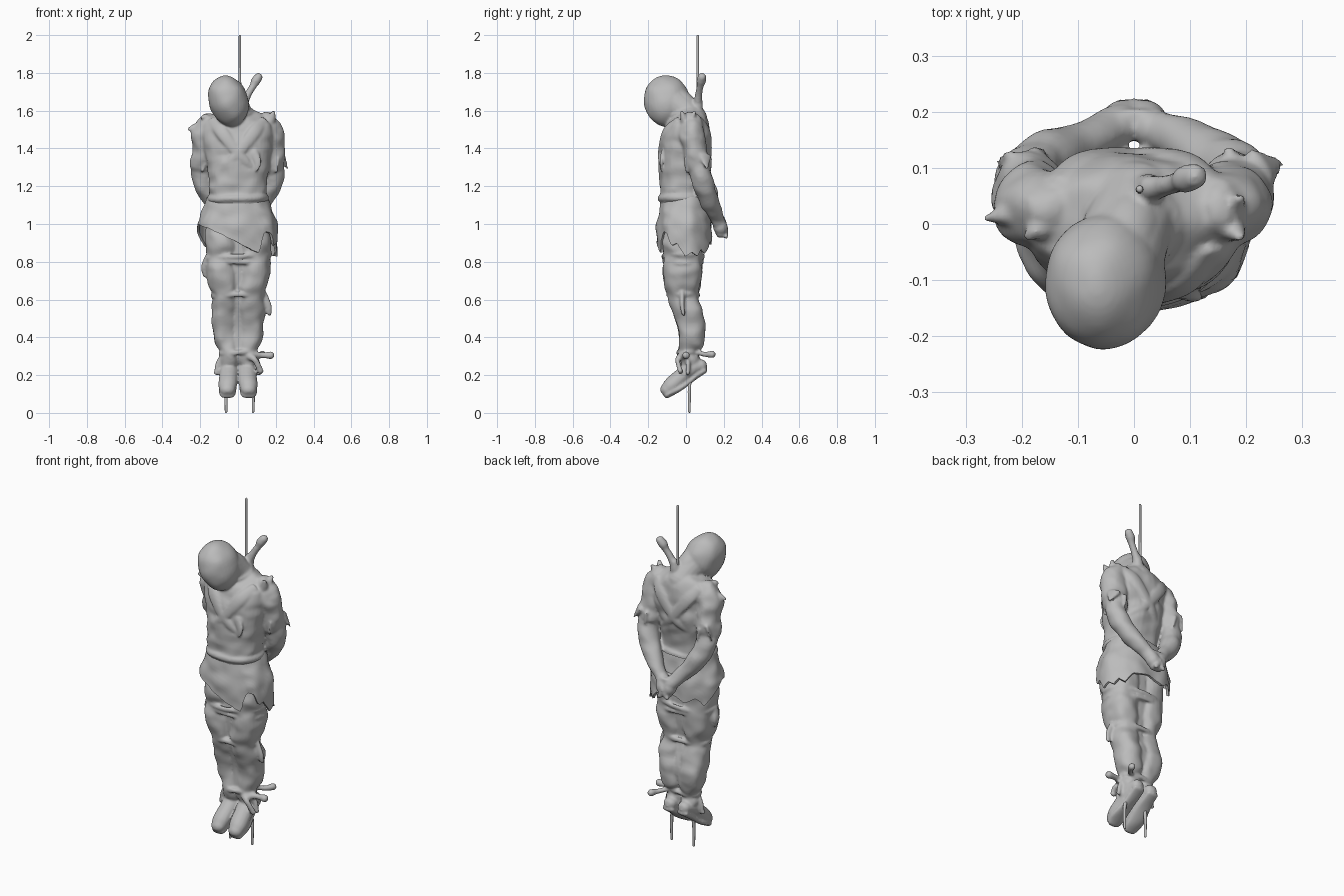
import bpy, bmesh, math
from mathutils import Vector, noise

if "Cube" in bpy.data.objects:
    bpy.data.objects.remove(bpy.data.objects["Cube"])

grey = bpy.data.materials.new("cloth grey")
grey.diffuse_color = (0.5, 0.5, 0.5, 1)
grey.use_nodes = True
grey.node_tree.nodes["Principled BSDF"].inputs["Base Color"].default_value = grey.diffuse_color


def spline(keys, n):
    """Catmull-Rom resampling of equal-length tuples, n steps per span."""
    k = [tuple(2 * a - b for a, b in zip(keys[0], keys[1]))] + list(keys)
    k.append(tuple(2 * a - b for a, b in zip(keys[-1], keys[-2])))
    out = []
    for i in range(1, len(k) - 2):
        for s in range(n):
            t = s / n
            out.append(tuple(0.5 * (2 * b + (c - a) * t + (2 * a - 5 * b + 4 * c - d) * t * t
                                    + (3 * b - a - 3 * c + d) * t ** 3)
                             for a, b, c, d in zip(*k[i - 1:i + 3])))
    return out + [tuple(keys[-1])]


def smooth(ob):
    bpy.ops.object.select_all(action='DESELECT')
    ob.select_set(True)
    bpy.context.view_layer.objects.active = ob
    bpy.ops.object.shade_smooth_by_angle(angle=math.radians(50))


def skin(name, rings, wrinkle=0.0, caps=True):
    """Closed surface through rings of points."""
    bm = bmesh.new()
    rows = []
    for ring in rings:
        row = []
        for p in ring:
            p = Vector(p)
            if wrinkle:
                p += noise.noise_vector(Vector((p.x * 13, p.y * 13, p.z * 17))) * wrinkle
            row.append(bm.verts.new(p))
        rows.append(row)
    n = len(rows[0])
    for a, b in zip(rows, rows[1:]):
        for i in range(n):
            bm.faces.new((a[i], a[(i + 1) % n], b[(i + 1) % n], b[i]))
    if caps:
        bm.faces.new(rows[0][::-1])
        bm.faces.new(rows[-1])
    bmesh.ops.remove_doubles(bm, verts=bm.verts, dist=1e-6)
    bmesh.ops.recalc_face_normals(bm, faces=bm.faces)
    me = bpy.data.meshes.new(name)
    bm.to_mesh(me)
    bm.free()
    me.materials.append(grey)
    ob = bpy.data.objects.new(name, me)
    bpy.context.collection.objects.link(ob)
    smooth(ob)


def blend(name, passes):
    """Fuse all loose parts made since the last blend into one soft surface."""
    parts = [o for o in bpy.data.objects if not o.get("done")]
    bpy.ops.object.select_all(action='DESELECT')
    for o in parts:
        o.select_set(True)
    bpy.context.view_layer.objects.active = parts[0]
    bpy.ops.object.join()
    ob = parts[0]
    ob.name, ob["done"] = name, 1
    fuse = ob.modifiers.new("fuse", 'REMESH')
    fuse.mode, fuse.voxel_size = 'VOXEL', 0.007
    soft = ob.modifiers.new("soften", 'SMOOTH')
    soft.factor, soft.iterations = 0.5, passes
    for mod in ("fuse", "soften"):
        bpy.ops.object.modifier_apply(modifier=mod)
    smooth(ob)


def oval(cx, cy, rx, ry, a, e=0.88):
    c, s = math.cos(a), math.sin(a)
    return (cx + rx * math.copysign(abs(c) ** e, c), cy + ry * math.copysign(abs(s) ** e, s))


def loft(name, keys, wrinkle=0.0, sides=40, steps=6):
    """keys: (z, centre x, centre y, radius x, radius y)"""
    skin(name, [[(*oval(*k[1:], 2 * math.pi * i / sides), k[0]) for i in range(sides)]
                for k in spline(keys, steps)], wrinkle)


def tube(name, keys, flat=1.0, sides=14, wrinkle=0.0, ref=(0, 1, 0)):
    """keys: (x, y, z, radius); flat squashes the section towards ref."""
    ks = spline(keys, 6)
    pts = [Vector(k[:3]) for k in ks]
    rad = [max(k[3], 0.0015) for k in ks]
    d0, d1 = (pts[0] - pts[1]).normalized(), (pts[-1] - pts[-2]).normalized()
    for f in (0.3, 0.65, 0.9):                   # rounded ends
        r = math.sqrt(1 - f * f)
        pts = [Vector(ks[0][:3]) + d0 * ks[0][3] * f * flat] + pts + [Vector(ks[-1][:3]) + d1 * ks[-1][3] * f * flat]
        rad = [ks[0][3] * r] + rad + [ks[-1][3] * r]
    rings = []
    for i, p in enumerate(pts):
        t = (pts[min(i + 1, len(pts) - 1)] - pts[max(i - 1, 0)]).normalized()
        u = t.cross(Vector(ref)).normalized()
        v = u.cross(t)
        rings.append([p + u * math.cos(a) * rad[i] + v * math.sin(a) * rad[i] * flat
                      for a in (2 * math.pi * j / sides for j in range(sides))])
    skin(name, rings, wrinkle)


def band(name, z, cx, cy, rx, ry, r, tilt=0.0, pitch=0.0):
    """Wrapped cord around the body."""
    rings = []
    for i in range(49):
        a = 2 * math.pi * (i % 48) / 48
        row = []
        for b in (2 * math.pi * j / 8 for j in range(8)):
            x, y = oval(cx, cy, rx + r * math.cos(b), ry + r * math.cos(b), a)
            row.append((x, y, z + 1.4 * r * math.sin(b) + tilt * (x - cx) + pitch * (y - cy)))
        rings.append(row)
    skin(name, rings, 0.004, caps=False)


# Torso
torso = [(1.06, 0, -.02, .155, .11), (1.14, 0, -.025, .15, .112), (1.24, 0, -.022, .158, .118),
         (1.35, 0, -.008, .172, .13), (1.44, 0, -.002, .188, .128), (1.51, 0, .006, .193, .116),
         (1.56, 0, .018, .165, .09), (1.6, 0, .02, .08, .06)]
loft("torso", torso, 0.012)
dense = spline(torso, 12)


def on_torso(x, z, side):
    k = min(dense, key=lambda q: abs(q[0] - z))
    return k[2] + side * k[4] * math.sqrt(max(0, 1 - (abs(x) / k[3]) ** 2.3))


# Crossed cloth folds on the chest and back
for side in (-1, 1):
    for m in (-1, 1):
        path = [(.14, 1.55, .024), (.09, 1.49, .034), (.03, 1.41, .028), (-.03, 1.34, .022), (-.1, 1.28, .01)]
        tube("fold", [(m * x, on_torso(x, z, side), z, r) for x, z, r in path], 0.42)
tube("chest_tatter", [(.08, -.122, 1.38, .024), (.105, -.13, 1.33, .02), (.1, -.135, 1.28, .006)], 0.45)
band("belt", 1.135, 0, -.025, .151, .113, .013, 0.02)

# Arms tied behind the back, short torn sleeves
for m in (-1, 1):
    tube("arm", [(m * .186, .03, 1.48, .06), (m * .192, .06, 1.34, .054), (m * .182, .09, 1.22, .056),
                 (m * .125, .125, 1.12, .05), (m * .065, .156, 1.05, .038), (m * .025, .178, 1.0, .034)],
         wrinkle=.008, sides=18)
    o = .172 if m > 0 else .178
    tube("sleeve", [(m * .145, .025, 1.53, .058), (m * o, .03, 1.48, .07), (m * (o + .003), .045, 1.4, .067),
                    (m * (o + .01), .06, 1.32, .066)], sides=24, wrinkle=.012)
    tube("hand", [(m * .03, .17, 1.02, .034), (m * .02, .183, .98, .039), (m * .012, .185, .955, .03)])
    for j in range(3):
        tube("finger", [(m * (.03 - .012 * j), .2, .995 - .02 * j, .014),
                        (m * (-.012 * j), .212, .975 - .02 * j, .013)])
    for x, y, z, tx, ty, tz, r in ((.225, .1, 1.36, .264, .11, 1.29, .04), (.2, .02, 1.34, .205, .0, 1.27, .035),
                                   (.18, .11, 1.34, .175, .13, 1.28, .035)):
        k = 1 if m > 0 else .92
        tube("sleeve_tatter", [(m * x * k, y, z, r), (m * tx * k, ty, tz, .007)], .4, ref=(1, .6, 0))
    for y, ty in ((.02, .045), (0, -.022)):
        tube("shoulder_tip", [(m * .155, y, 1.53, .045), (m * .175, (y + ty) / 2, 1.56, .026),
                              (m * .188, ty, 1.578 + .014 * m, .011)], .8)
tube("shoulder_tip", [(-.2, .02, 1.5, .05), (-.235, .015, 1.505, .025), (-.262, .01, 1.5, .009)], .7)
band("wrist_binding", 1.03, 0, .16, .06, .036, .009)

# Bowed hooded head, as a tilted egg
tube("neck", [(.005, .03, 1.55, .085), (-.012, -.01, 1.6, .08), (-.03, -.06, 1.64, .085)], sides=20)
rings = []
for i in range(1, 24):
    h, w = -math.cos(math.pi * i / 24), math.sin(math.pi * i / 24)
    row = []
    for j in range(32):
        a = 2 * math.pi * j / 32
        p = Vector((.104 * w * (1 + .04 * h) * math.cos(a), .121 * w * (1 + .05 * h) * math.sin(a), .138 * h))
        p.rotate(Vector((0, 0, 1)).rotation_difference(Vector((-.33, -.06, 1))))
        row.append(p + Vector((-.05, -.102, 1.651)))
    rings.append(row)
skin("hood", rings, 0.005)
tube("hood_back", [(-.03, -.05, 1.66, .07), (-.01, -.005, 1.63, .06), (.008, .035, 1.58, .05)], sides=20)
band("hood_tie", 1.58, -.008, -.003, .08, .075, .009, .2, .25)

# Knot with its loose end
tube("rope_knot", [(.02, .05, 1.57, .028), (.025, .06, 1.62, .03), (.03, .065, 1.66, .022)])
tube("knot_end", [(.03, .062, 1.64, .024), (.055, .068, 1.69, .019), (.08, .075, 1.73, .019),
                  (.092, .08, 1.755, .025), (.108, .085, 1.777, .023)])
blend("upper_body", 4)

# Trouser legs, feet and soles
tube("inner_cloth", [(0, -.012, .96, .088), (0, -.014, .75, .08), (0, -.012, .62, .062), (0, .005, .55, .058),
                     (0, .03, .45, .058), (0, .015, .33, .042)])
for m in (-1, 1):
    loft("leg", [(z, m * x, y, rx, ry) for z, x, y, rx, ry in (
        (1.0, .08, -.01, .085, .1), (.9, .086, -.02, .092, .108), (.83, .084, -.015, .084, .1),
        (.75, .085, -.018, .088, .104), (.68, .076, -.018, .08, .096), (.62, .066, -.015, .067, .08),
        (.56, .069, .0, .071, .08), (.46, .068, .028, .07, .075), (.38, .062, .03, .066, .066),
        (.32, .047, .014, .047, .054), (.28, .047, .02, .05, .054), (.22, .046, .03, .036, .04))], 0.01, 28)
    tube("foot", [(m * .046, .08, .25, .038), (m * .048, .03, .235, .049), (m * .051, -.03, .187, .05),
                  (m * .055, -.075, .147, .05), (m * .056, -.1, .123, .042)], 0.88, ref=(0, .55, .83))
    tube("sole", [(m * .046, .098, .224, .037), (m * .047, .03, .18, .041), (m * .055, -.05, .126, .05),
                  (m * .056, -.102, .093, .041)], 0.4, ref=(0, .55, .83))
    tube("ankle_tail", [(m * .07, .0, .31, .014), (m * .1, .01, .27, .016), (m * .115, .01, .21, .014)], 0.8)

# Leg bindings with knots and torn ends
for z, y, rx, ry, t in ((.83, -.015, .17, .104, .06), (.8, -.015, .167, .1, -.05),
                        (.625, -.015, .134, .08, .03), (.32, .014, .094, .054, .04)):
    band("binding", z, 0, y, rx, ry, .01, t)
tube("ankle_knot", [(.08, -.02, .3, .02), (.11, -.005, .305, .017), (.14, .0, .305, .016), (.173, .0, .305, .021)])
tube("ankle_knot_end", [(.07, .06, .32, .014), (.11, .1, .31, .014), (.13, .138, .31, .02)])
tube("ankle_lobe", [(.06, -.03, .3, .02), (.09, -.045, .28, .016), (.12, -.03, .22, .017)], .8)
tube("knee_tatter", [(.13, -.02, .63, .024), (.158, -.02, .57, .02), (.165, -.015, .53, .016), (.17, -.01, .515, .008)], .6)
tube("thigh_tatter", [(-.16, -.03, .82, .03), (-.18, -.02, .77, .026), (-.178, -.02, .725, .012)], .6, ref=(1, 0, 0))
blend("lower_body", 4)

# Ragged tunic skirt: hem height by direction (degrees from +x)
hem = [(0, .83), (12, .85), (24, .83), (36, .87), (48, .85), (62, .9), (75, .91), (90, .92), (110, .89),
       (125, .92), (145, .88), (160, .93), (185, 1.0), (205, .99), (230, .98), (262, .92), (288, .86),
       (301, .85), (310, .96), (322, .95), (338, .89), (348, .9), (360, .83)]
rings = []
for f in [i / 12 for i in range(13)] + [1.0, .6, 0]:
    inner = len(rings) > 12
    row = []
    for a in range(0, 360, 3):
        (a0, z0), (a1, z1) = next((p, q) for p, q in zip(hem, hem[1:]) if p[0] <= a <= q[0])
        z = 1.14 + (z0 + (z1 - z0) * (a - a0) / (a1 - a0) - 1.14) * f
        g = min(1, (1.14 - z) / .14)
        r = .15 + .05 * g - (.012 if inner else 0)
        w = 1 + .02 * g * math.sin(math.radians(a) * 7)
        x, y = oval(0, -.009, r * w, (r - .055 * g - .03 * (1 - g)) * w, math.radians(a))
        row.append((x * (1.08 if x < 0 else 1.04), y, z))
    rings.append(row)
skin("tunic_skirt", rings, 0.008, caps=False)

# Rope above and thin cords below the feet
tube("rope", [(.01, .062, 1.58, .008), (.01, .062, 1.8, .007), (.01, .062, 1.994, .0065)], sides=10)
for x in (-.063, .08):
    tube("hanging_cord", [(x * .8, .025, .22, .009), (x, .018, .13, .009), (x, .018, .007, .007)], sides=10)
